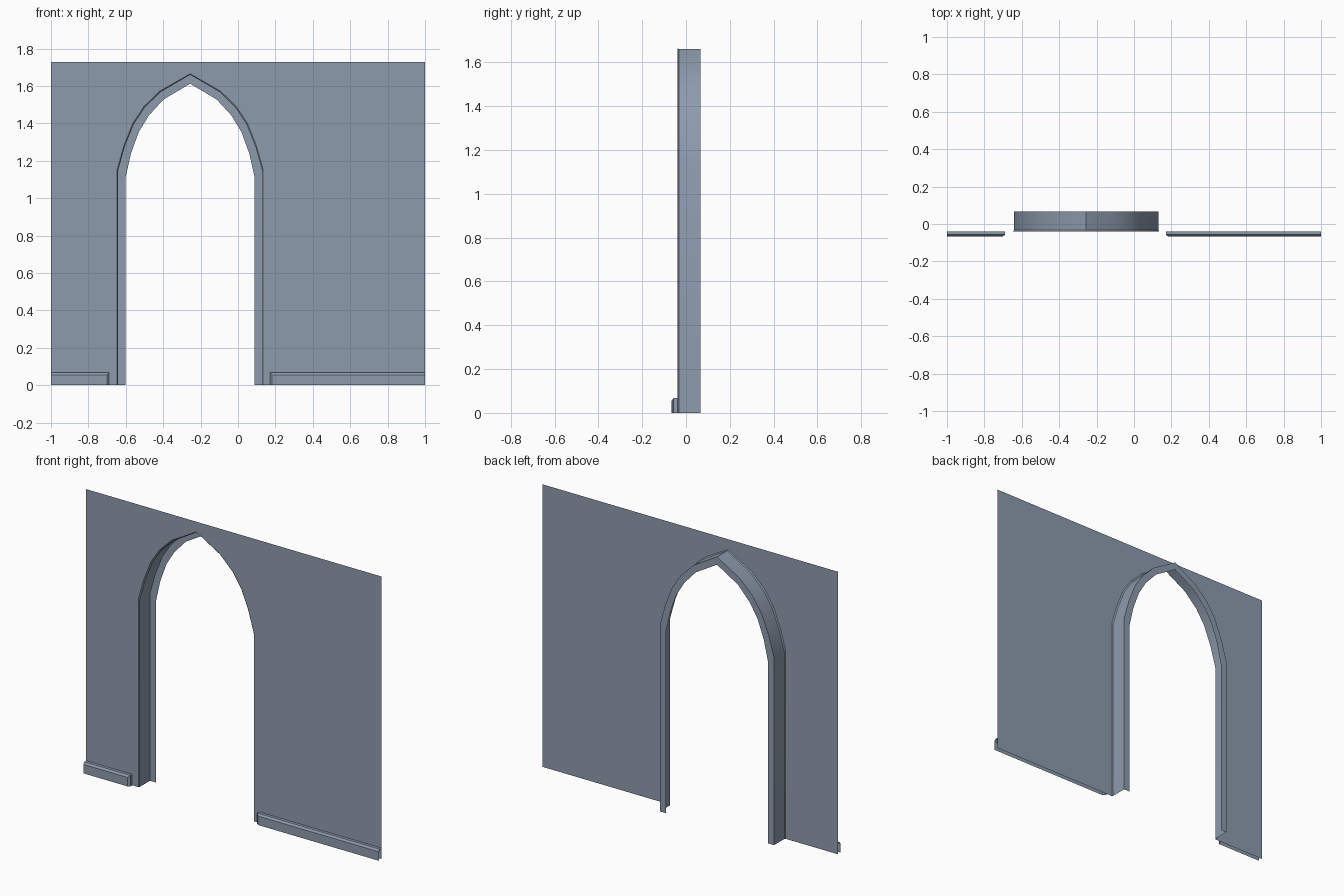
import bpy

if "Cube" in bpy.data.objects:
    bpy.data.objects.remove(bpy.data.objects["Cube"])

CX = -0.256            # arch centre line
Y_WALL, Y_BACK = -0.039, 0.066
HEIGHT = 1.728

paint = bpy.data.materials.new("blue_grey_paint")
paint.diffuse_color = (0.27, 0.33, 0.42, 1)
paint.use_nodes = True
paint.node_tree.nodes["Principled BSDF"].inputs["Base Color"].default_value = paint.diffuse_color


def make(name, verts, faces):
    me = bpy.data.meshes.new(name)
    me.from_pydata(verts, [], faces)
    me.materials.append(paint)
    ob = bpy.data.objects.new(name, me)
    bpy.context.collection.objects.link(ob)
    return ob


def arch(half, grow=0.0):
    """Full arch from left foot over the apex to right foot, as (x, z)."""
    left = [(CX - o - grow * (o > 0), z + grow * (z > 0)) for o, z in half]
    return left + [(2 * CX - x, z) for x, z in reversed(left[:-1])]


OUTER = [(0.386, 0), (0.386, 1.145), (0.350, 1.273), (0.302, 1.394),
         (0.243, 1.484), (0.158, 1.567), (0, 1.660)]
INNER = [(0.345, 0), (0.345, 1.111), (0.316, 1.240), (0.274, 1.355),
         (0.220, 1.443), (0.143, 1.527), (0, 1.612)]

# wall panel with the pointed opening cut out
outline = [(-1, 0)] + arch(OUTER, 0.005) + [(1, 0), (1, HEIGHT), (-1, HEIGHT)]
make("wall_panel", [(x, Y_WALL, z) for x, z in outline], [range(len(outline))])

# arch reveal: small front chamfer, deep jamb, and flange at the back
rings = [(arch(OUTER, 0.005), Y_WALL), (arch(OUTER), Y_WALL + 0.006),
         (arch(OUTER), Y_BACK), (arch(INNER), Y_BACK)]
n = len(rings[0][0])
verts = [(x, y, z) for ring, y in rings for x, z in ring]
faces = [(r * n + i, (r + 1) * n + i, (r + 1) * n + i + 1, r * n + i + 1)
         for r in range(3) for i in range(n - 1)]
frame = make("arch_frame", verts, faces)
bpy.context.view_layer.objects.active = frame
frame.select_set(True)
bpy.ops.object.shade_smooth_by_angle(angle=0.52)


# baseboards: chamfered along the top and at the end next to the arch
def baseboard(name, far, end):
    s = 1 if end > far else -1
    c = 0.012
    v = [(far, -0.066, 0)]
    for y, x, z in ((-0.066, end - s * c, 0.055), (-0.057, end, 0.067),
                    (Y_WALL, end, 0.067)):
        v += [(far, y, z), (x, y, z), (x, y, 0)]
    f = [(0, 3, 2, 1)]
    for r in (1, 4):
        f += [(r, r + 1, r + 4, r + 3), (r + 1, r + 2, r + 5, r + 4)]
    if s < 0:
        f = [q[::-1] for q in f]
    return make(name, v, f)


boards = (baseboard("left_baseboard", -1, -0.689),
          baseboard("right_baseboard", 1, 0.170))

# outward normals on the boards
for ob in boards:
    if ob.data.polygons[0].normal.y > 0:
        ob.data.flip_normals()
